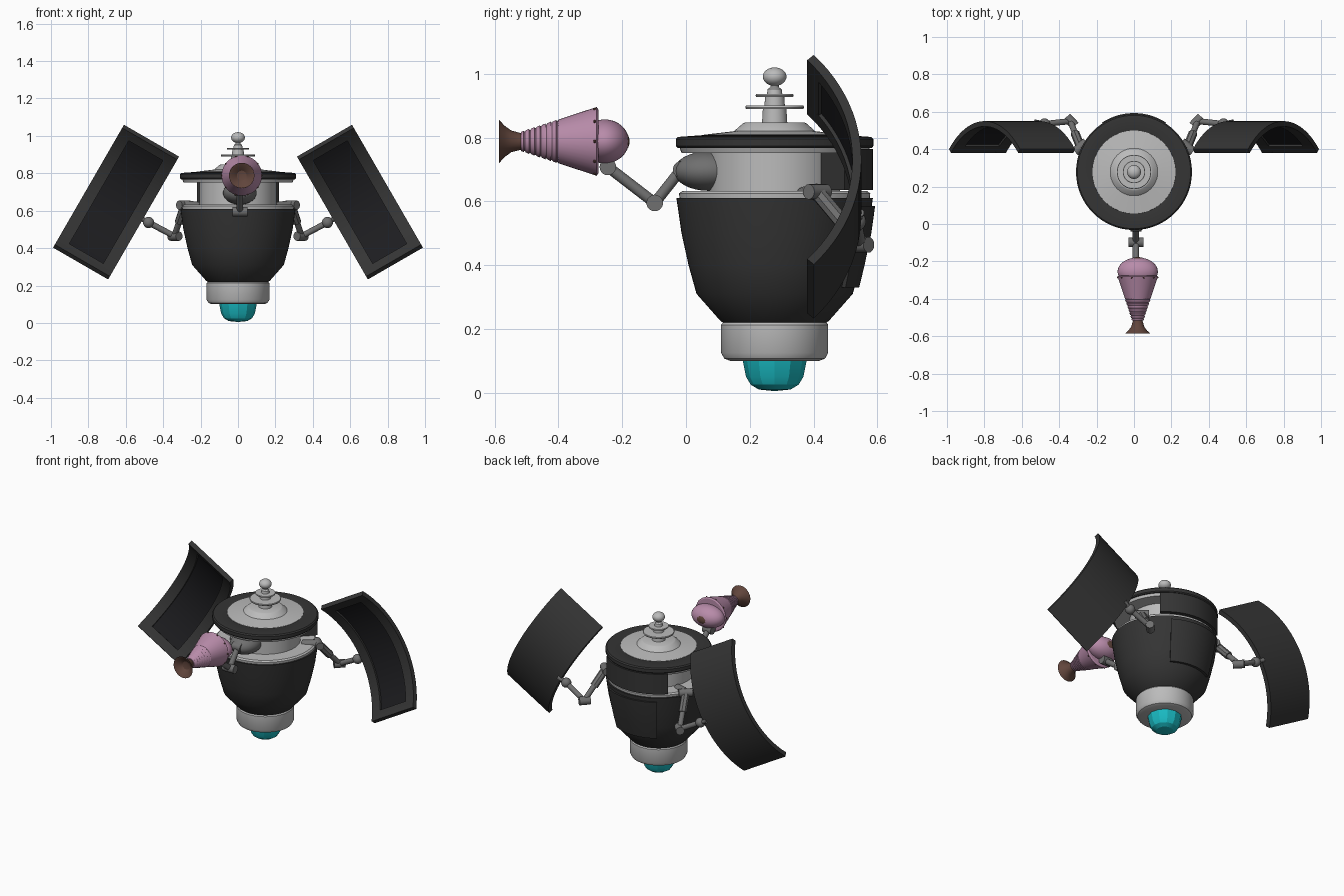
import bpy, bmesh
from math import sin, cos, pi, radians
from mathutils import Vector

if "Cube" in bpy.data.objects:
    bpy.data.objects.remove(bpy.data.objects["Cube"])

CY = 0.278  # y of the body axis


def material(name, rgb):
    m = bpy.data.materials.new(name)
    m.diffuse_color = (*rgb, 1)
    m.use_nodes = True
    m.node_tree.nodes["Principled BSDF"].inputs["Base Color"].default_value = m.diffuse_color
    return m


DARK = material("charcoal", (0.035, 0.035, 0.035))
BLACK = material("black", (0.012, 0.012, 0.014))
STEEL = material("steel", (0.16, 0.16, 0.16))
LIGHT = material("light_grey", (0.5, 0.5, 0.5))
PINK = material("pink", (0.48, 0.26, 0.40))
BROWN = material("brown", (0.12, 0.06, 0.045))
CYAN = material("cyan", (0.01, 0.50, 0.55))


def finish(name, bm, mat, angle=30):
    bmesh.ops.remove_doubles(bm, verts=bm.verts, dist=1e-5)
    bmesh.ops.recalc_face_normals(bm, faces=bm.faces)
    me = bpy.data.meshes.new(name)
    bm.to_mesh(me)
    bm.free()
    ob = bpy.data.objects.new(name, me)
    bpy.context.collection.objects.link(ob)
    me.materials.append(mat)
    bpy.ops.object.select_all(action='DESELECT')
    ob.select_set(True)
    bpy.context.view_layer.objects.active = ob
    bpy.ops.object.shade_smooth_by_angle(angle=radians(angle))
    return ob


def lathe(name, prof, mat, segs=64, loc=(0, CY, 0), angle=30):
    """Full revolve of an (r, z) profile."""
    bm = bmesh.new()
    vs = [bm.verts.new((r, 0, z)) for r, z in prof]
    es = [bm.edges.new(p) for p in zip(vs, vs[1:])]
    bmesh.ops.spin(bm, geom=vs + es, cent=(0, 0, 0), axis=(0, 0, 1),
                   angle=2 * pi, steps=segs)
    ob = finish(name, bm, mat, angle)
    ob.location = loc
    return ob


def sector(name, prof, a0, a1, mat, segs=24):
    """Closed (r, z) loop swept part of the way round the body axis."""
    bm = bmesh.new()
    rings = []
    for i in range(segs + 1):
        a = radians(a0 + (a1 - a0) * i / segs)
        rings.append([bm.verts.new((r * cos(a), CY + r * sin(a), z)) for r, z in prof])
    n = len(prof)
    for A, B in zip(rings, rings[1:]):
        for j in range(n):
            k = (j + 1) % n
            bm.faces.new((A[j], A[k], B[k], B[j]))
    bm.faces.new(rings[0])
    bm.faces.new(rings[-1])
    return finish(name, bm, mat)


def rod(name, a, b, r, mat=STEEL, segs=16):
    a, b = Vector(a), Vector(b)
    d = b - a
    bm = bmesh.new()
    bmesh.ops.create_cone(bm, cap_ends=True, segments=segs, radius1=r, radius2=r, depth=d.length)
    ob = finish(name, bm, mat)
    ob.location = (a + b) / 2
    ob.rotation_euler = d.to_track_quat('Z', 'Y').to_euler()
    return ob


def ball(name, loc, radii, mat, segs=32):
    bm = bmesh.new()
    bmesh.ops.create_uvsphere(bm, u_segments=segs, v_segments=segs // 2, radius=1)
    bmesh.ops.scale(bm, vec=radii, verts=bm.verts)
    ob = finish(name, bm, mat, 40)
    ob.location = loc
    return ob


# Body, bottom to top
lathe("lamp_dome", [(0, 0.005), (0.05, 0.01), (0.075, 0.025), (0.09, 0.05), (0.1, 0.1), (0, 0.1)],
      CYAN, segs=12, angle=25)
lathe("base_collar", [(0, 0.1), (0.14, 0.1), (0.158, 0.107), (0.168, 0.125), (0.168, 0.213),
                      (0.162, 0.22), (0, 0.22)], LIGHT)
pot = [(0.17, 0.225), (0.245, 0.31), (0.27, 0.4), (0.292, 0.5), (0.308, 0.61)]
lathe("body_pot", [(0, 0.215), (0.155, 0.215)] + pot + [(0.2, 0.61)], DARK)
lathe("body_ledge", [(0.2, 0.608), (0.298, 0.608), (0.3, 0.625), (0.29, 0.632), (0.2, 0.632)], LIGHT)
lathe("neck", [(0.205, 0.62), (0.205, 0.76)], LIGHT)
lathe("upper_flange", [(0.2, 0.752), (0.292, 0.752), (0.298, 0.768), (0.2, 0.772)], LIGHT)
lathe("top_disc", [(0.2, 0.768), (0.305, 0.768), (0.31, 0.774), (0.31, 0.795), (0.303, 0.802),
                   (0.22, 0.808), (0.2, 0.8)], DARK)
lathe("top_cap", [(0.225, 0.8), (0.222, 0.809), (0.127, 0.82), (0.123, 0.824), (0.1, 0.844),
                  (0.094, 0.847), (0, 0.847)], LIGHT)
lathe("finial_stem", [(0.04, 0.84), (0.037, 0.89), (0.09, 0.89), (0.092, 0.895), (0.09, 0.9),
                      (0.032, 0.9), (0.03, 0.928), (0.058, 0.928), (0.06, 0.932), (0.058, 0.936),
                      (0.024, 0.936), (0.022, 0.952), (0.013, 0.958), (0.013, 0.975), (0, 0.975)],
      LIGHT, segs=40)
ball("finial_knob", (0, CY, 0.991), (0.037, 0.037, 0.029), LIGHT)

# Rear shell above the ledge and door on the pot
sector("rear_shell", [(0.2, 0.635), (0.309, 0.635), (0.309, 0.764), (0.2, 0.764)], 45, 135, DARK)
sector("rear_door", [(0.24, 0.33), (0.265, 0.33), (0.282, 0.4), (0.303, 0.5), (0.315, 0.585),
                     (0.29, 0.585)], 57, 123, DARK)


# Curved wing panels
def arc_slab(bm, P, u0, u1, t0, t1, r0, r1, n=24):
    rings = []
    for i in range(n + 1):
        t = radians(t0 + (t1 - t0) * i / n)
        rings.append([bm.verts.new(P(u, r, t)) for u, r in ((u0, r0), (u1, r0), (u1, r1), (u0, r1))])
    for A, B in zip(rings, rings[1:]):
        for j in range(4):
            k = (j + 1) % 4
            bm.faces.new((A[j], A[k], B[k], B[j]))
    bm.faces.new(rings[0])
    bm.faces.new(rings[-1])


for s, side in ((1, "right"), (-1, "left")):
    def P(u, r, t):
        v = r * sin(t)
        return (s * (0.652 + 0.5 * v + 0.866 * u), -0.006 + r * cos(t), 0.646 - 0.866 * v + 0.5 * u)

    bm = bmesh.new()
    arc_slab(bm, P, -0.17, 0.17, -43, 43, 0.542, 0.556)
    finish(side + "_wing_panel", bm, DARK)
    bm = bmesh.new()
    arc_slab(bm, P, -0.105, 0.105, -37, 37, 0.5395, 0.543)
    finish(side + "_wing_lining", bm, BLACK)
    bm = bmesh.new()
    for u0, u1, t0, t1 in ((-0.17, -0.105, -43, 43), (0.105, 0.17, -43, 43),
                           (-0.105, 0.105, -43, -37), (-0.105, 0.105, 37, 43)):
        arc_slab(bm, P, u0, u1, t0, t1, 0.528, 0.543)
    finish(side + "_wing_frame", bm, DARK)

    # Wing arm: shoulder bracket, two links, elbow and wrist
    base, shoulder = (s * 0.2, 0.37, 0.62), (s * 0.285, 0.41, 0.63)
    mid, elbow, wrist = (s * 0.315, 0.485, 0.54), (s * 0.34, 0.55, 0.464), (s * 0.478, 0.535, 0.537)
    rod(side + "_arm_mount", base, shoulder, 0.026)
    rod(side + "_shoulder_hinge", (s * 0.255, 0.44, 0.63), (s * 0.315, 0.385, 0.63), 0.024)
    rod(side + "_upper_sleeve", shoulder, mid, 0.024, segs=8)
    rod(side + "_upper_arm", mid, elbow, 0.016)
    rod(side + "_elbow_hinge", (s * 0.315, 0.525, 0.464), (s * 0.36, 0.573, 0.464), 0.025)
    rod(side + "_forearm", elbow, wrist, 0.016)
    ball(side + "_wrist_ball", wrist, (0.03,) * 3, STEEL, 20)
    rod(side + "_wing_pin", wrist, (s * 0.53, 0.546, 0.565), 0.013)

# Front arm
ball("front_socket", (0.01, 0.07, 0.695), (0.09, 0.108, 0.062), STEEL)
s0, e0, w0 = (0.01, -0.015, 0.7), (0.01, -0.098, 0.595), (0.01, -0.245, 0.708)
rod("front_upper_arm", s0, e0, 0.017)
rod("front_forearm", e0, w0, 0.017)
for nm, p, w in (("front_shoulder_hinge", s0, 0.03), ("front_elbow_hinge", e0, 0.04),
                 ("front_wrist_hinge", w0, 0.03)):
    rod(nm, (p[0] - w, p[1], p[2]), (p[0] + w, p[1], p[2]), 0.026, segs=20)

# Blaster: lathed along -y, with stepped rings near the muzzle
GUN = (0.02, 0, 0.788)
steps = []
for i in range(7):
    d = 0.40 + i * 0.017
    r = 0.108 - (d - 0.28) * 0.33
    steps += [(r, d), (r - 0.004, d + 0.003), (r - 0.004, d + 0.006), (r - 0.001, d + 0.007)]
barrel = lathe("blaster_barrel", [(0, 0.275), (0.1, 0.275), (0.108, 0.28)] + steps
               + [(0.03, 0.517), (0, 0.517)], PINK, segs=40, loc=GUN)
muzzle = lathe("blaster_muzzle", [(0.024, 0.51), (0.028, 0.525), (0.034, 0.548), (0.05, 0.57),
                                  (0.068, 0.586), (0.052, 0.578), (0.026, 0.555), (0, 0.55)],
               BROWN, segs=32, loc=GUN)
for ob in (barrel, muzzle):
    ob.rotation_euler = (pi / 2, 0, 0)
ball("blaster_bulb", (0.02, -0.255, 0.788), (0.108, 0.076, 0.069), PINK)
ball("blaster_rear_cap", (0.02, -0.225, 0.788), (0.066, 0.048, 0.046), BROWN)
for i in range(10):
    a = 2 * pi * i / 10
    ball("blaster_rivet", (0.02 + 0.106 * cos(a), -0.286, 0.788 + 0.106 * sin(a)), (0.005,) * 3, BROWN, 8)
